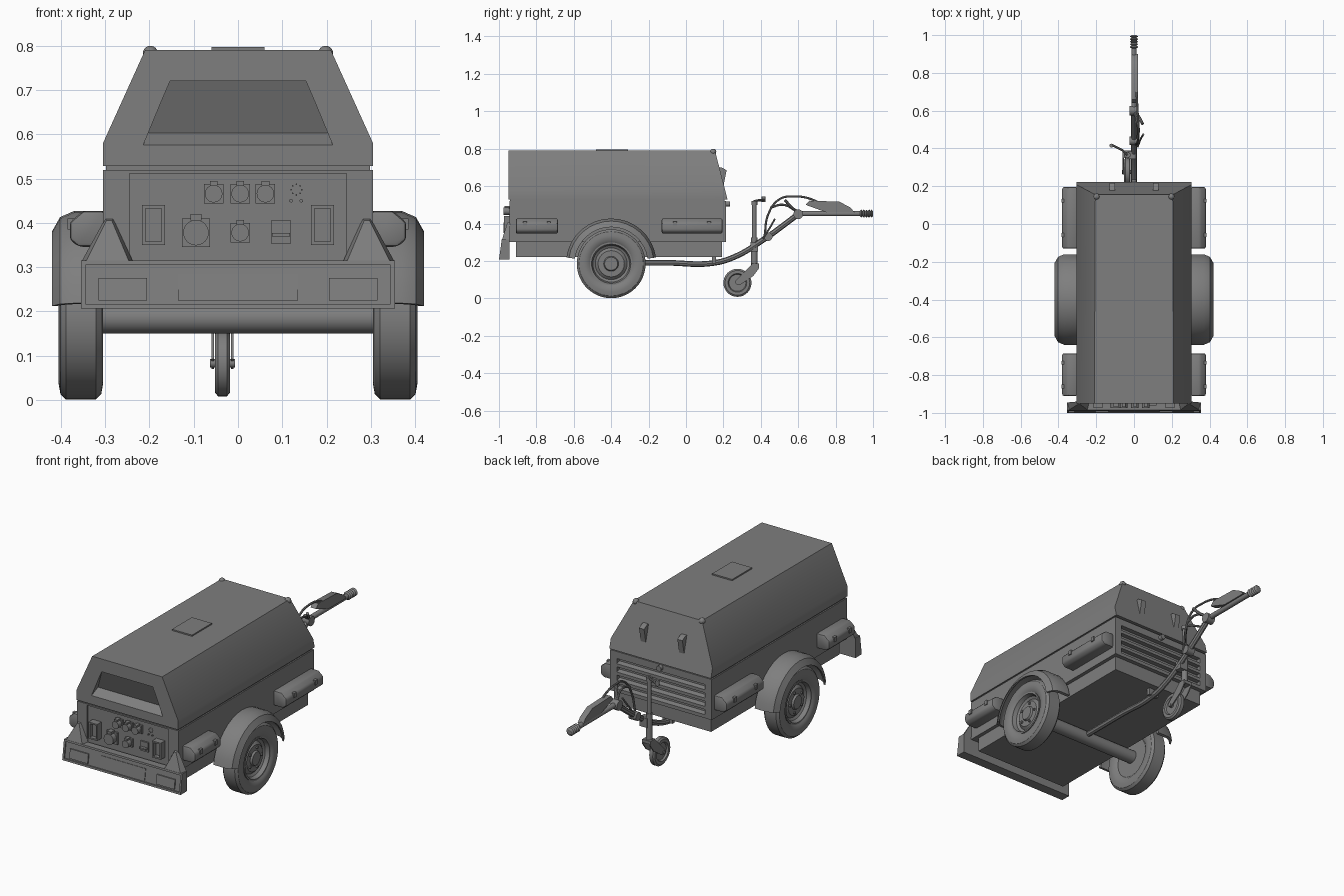
import bpy, bmesh
from math import sin, cos, pi, radians
from mathutils import Vector

cube = bpy.data.objects.get("Cube")
if cube:
    bpy.data.objects.remove(cube, do_unlink=True)

grey = bpy.data.materials.new("grey_paint")
grey.use_nodes = True
grey.diffuse_color = (0.21, 0.21, 0.21, 1)
grey.node_tree.nodes["Principled BSDF"].inputs["Base Color"].default_value = (0.21, 0.21, 0.21, 1)
parts = []


def add(name, data):
    ob = bpy.data.objects.new(name, data)
    bpy.context.collection.objects.link(ob)
    data.materials.append(grey)
    parts.append(ob)
    return ob


def finish(name, bm):
    bmesh.ops.recalc_face_normals(bm, faces=bm.faces[:])
    me = bpy.data.meshes.new(name)
    bm.to_mesh(me)
    bm.free()
    return add(name, me)


def bake(ob):
    """Turn an object with modifiers, or a curve, into a plain mesh."""
    bpy.context.view_layer.update()
    me = bpy.data.meshes.new_from_object(ob.evaluated_get(bpy.context.evaluated_depsgraph_get()))
    name = ob.name
    parts.remove(ob)
    bpy.data.objects.remove(ob, do_unlink=True)
    if not me.materials:
        me.materials.append(grey)
    new = bpy.data.objects.new(name, me)
    bpy.context.collection.objects.link(new)
    parts.append(new)
    return new


def bevel(ob, width, segments=1):
    mod = ob.modifiers.new("bevel", "BEVEL")
    mod.width, mod.segments, mod.limit_method = width, segments, "ANGLE"
    return bake(ob)


def hull(name, pts):
    bm = bmesh.new()
    for p in pts:
        bm.verts.new(p)
    bmesh.ops.convex_hull(bm, input=bm.verts[:])
    bmesh.ops.dissolve_limit(bm, angle_limit=0.01, verts=bm.verts[:], edges=bm.edges[:])
    return finish(name, bm)


def box(name, x, y, z):
    return hull(name, [(a, b, c) for a in x for b in y for c in z])


def prism(name, x, profile):
    """Extrude a convex (y, z) profile along x."""
    return hull(name, [(a, y, z) for a in x for y, z in profile])


def loft(name, rings, wrap=False):
    """Skin closed rings of points, capped unless wrapped."""
    bm = bmesh.new()
    vs = [[bm.verts.new(p) for p in ring] for ring in rings]
    n, m = len(vs), len(vs[0])
    for i in range(n if wrap else n - 1):
        a, b = vs[i], vs[(i + 1) % n]
        for j in range(m):
            k = (j + 1) % m
            bm.faces.new((a[j], a[k], b[k], b[j]))
    if not wrap:
        bm.faces.new(vs[0])
        bm.faces.new(vs[-1])
    bmesh.ops.remove_doubles(bm, verts=bm.verts[:], dist=1e-5)
    return finish(name, bm)


def lathe(name, centre, profile, axis="x", n=40):
    """Spin an (offset along axis, radius) profile."""
    rings = []
    for i in range(n):
        c, s = cos(2 * pi * i / n), sin(2 * pi * i / n)
        turn = {"x": lambda h, r: (h, r * c, r * s),
                "y": lambda h, r: (r * c, h, r * s),
                "z": lambda h, r: (r * c, r * s, h)}[axis]
        rings.append([Vector(centre) + Vector(turn(h, r)) for h, r in profile])
    return loft(name, rings, True)


def rod(name, centre, radius, length, axis, n=20):
    h = length / 2
    return lathe(name, centre, [(-h, 0), (-h, radius), (h, radius), (h, 0)], axis, n)


def tube(name, pts, radius, smooth=True):
    cu = bpy.data.curves.new(name, "CURVE")
    cu.dimensions, cu.bevel_depth, cu.bevel_resolution, cu.use_fill_caps = "3D", radius, 2, True
    sp = cu.splines.new("BEZIER")
    sp.bezier_points.add(len(pts) - 1)
    for bp, p in zip(sp.bezier_points, pts):
        bp.co = p
        bp.handle_left_type = bp.handle_right_type = "AUTO" if smooth else "VECTOR"
    return bake(add(name, cu))


def cut(ob, cutters):
    for c in cutters:
        mod = ob.modifiers.new("cut", "BOOLEAN")
        mod.operation, mod.solver, mod.object = "DIFFERENCE", "EXACT", c
        c.hide_render = True
    new = bake(ob)
    for c in cutters:
        parts.remove(c)
        bpy.data.objects.remove(c, do_unlink=True)
    return new


W = 0.305
# Hood with a sunken window-shaped panel at the front
hood = hull("hood", [(s * x, y, z) for s in (-1, 1) for x, y, z in (
    (W, -0.95, 0.528), (W, -0.95, 0.58), (0.21, -0.95, 0.79),
    (W, 0.222, 0.528), (W, 0.209, 0.58), (0.205, 0.155, 0.79))])
recess = hull("recess_cutter", [(s * x, y, z) for s in (-1, 1) for x, y, z in (
    (0.215, -0.96, 0.57), (0.15, -0.96, 0.722), (0.155, -0.945, 0.72), (0.21, -0.90, 0.603))])
cut(hood, [recess])
box("hood_seam", (-0.298, 0.298), (-0.94, 0.205), (0.515, 0.53))
box("roof_hatch", (-0.06, 0.06), (-0.48, -0.31), (0.785, 0.797))

# Main body with a sunken control panel and louvre slots
body = box("body", (-W, W), (-0.945, 0.215), (0.30, 0.52))
slots = [box("panel_cutter", (-0.245, 0.245), (-1, -0.935), (0.29, 0.512))]
for i in range(4):
    z = 0.325 + 0.045 * i
    slots.append(prism("slot_cutter", (-0.265, 0.265), [(0.19, z), (0.23, z - 0.01), (0.23, z + 0.022), (0.19, z + 0.022)]))
cut(body, slots)
box("lower_tub", (-0.285, 0.285), (-0.91, 0.192), (0.222, 0.30))
rod("louvre_latch", (0, 0.22, 0.505), 0.014, 0.03, "y")

for s, side in ((1, "left"), (-1, "right")):
    def sx(*xs):
        return [s * x for x in xs]

    # Hood details
    lathe(side + "_roof_knob", (s * 0.198, 0.145, 0.783),
          [(0.017 * sin(a), 0.017 * cos(a)) for a in [radians(t) for t in range(-90, 91, 30)]], "y", 16)
    prism(side + "_hood_lug", sx(0.10, 0.13), [(0.16, 0.70), (0.19, 0.70), (0.217, 0.685), (0.214, 0.67), (0.2, 0.60)])

    # Fender: arched shell around the wheel
    section = [(0.30, 0.242), (0.37, 0.242), (0.402, 0.228), (0.42, 0.196), (0.41, 0.196), (0.395, 0.214), (0.37, 0.226), (0.30, 0.226)]
    angles = [radians(8 + 164 * i / 16) for i in range(17)]
    loft(side + "_fender", [[(s * x, -0.4 + r * cos(a), 0.185 + r * sin(a)) for x, r in section] for a in angles])

    # Side boxes
    for where, y0, y1 in (("front", -0.91, -0.685), ("rear", -0.13, 0.195)):
        prof = [(0.30, 0.427), (0.35, 0.427), (0.38, 0.402), (0.38, 0.362), (0.36, 0.346), (0.30, 0.346)]
        b = hull(f"{side}_{where}_side_box", [(s * x, y, z) for y in (y0, y1) for x, z in prof])
        bevel(b, 0.009, 2)
        for t in (0.22, 0.78):
            y = y0 + (y1 - y0) * t
            box(f"{side}_{where}_box_clip", sx(0.37, 0.385), (y - 0.01, y + 0.01), (0.385, 0.41))

    # Road wheel: tyre, dished rim and hub
    lathe(side + "_tyre", (s * 0.355, -0.4, 0.185), [
        (-0.035, 0.11), (-0.047, 0.125), (-0.05, 0.15), (-0.046, 0.172), (-0.034, 0.184),
        (0.034, 0.184), (0.046, 0.172), (0.05, 0.15), (0.047, 0.125), (0.035, 0.11)], "x", 48)
    lathe(side + "_rim", (s * 0.355, -0.4, 0.185), [(s * h, r) for h, r in (
        (-0.035, 0), (-0.035, 0.112), (0.042, 0.114), (0.042, 0.105), (0.02, 0.098), (0.012, 0.085),
        (0.026, 0.07), (0.026, 0.04), (0.036, 0.035), (0.036, 0))])
    for i in range(5):
        a = 2 * pi * i / 5
        rod(side + "_wheel_nut", (s * 0.382, -0.4 + 0.055 * cos(a), 0.185 + 0.055 * sin(a)), 0.007, 0.012, "x", 6)

    # Bumper gusset, lamp and panel grip
    hull(side + "_gusset", [(s * x, y, z) for x, y, z in (
        (0.236, -0.945, 0.31), (0.281, -0.94, 0.41), (0.30, -0.94, 0.41), (0.355, -0.945, 0.31),
        (0.245, -0.985, 0.31), (0.345, -0.985, 0.31), (0.285, -0.955, 0.405), (0.297, -0.955, 0.405))])
    grip = box(side + "_panel_grip", sx(0.165, 0.217), (-0.972, -0.93), (0.35, 0.44))
    cut(grip, [box("grip_cutter", sx(0.173, 0.209), (-1, -0.95), (0.358, 0.432))])
    prism(side + "_lamp", sx(0.205, 0.315), [(-0.997, 0.225), (-0.99, 0.275), (-0.97, 0.275), (-0.97, 0.225)])

# Bumper beam with a raised frame
bumper = prism("bumper", (-0.355, 0.355), [(-1.0, 0.207), (-0.985, 0.315), (-0.945, 0.315), (-0.945, 0.207)])
cut(bumper, [prism("bumper_cutter", (-0.345, 0.345), [(-1.02, 0.217), (-1.02, 0.305), (-0.98, 0.305), (-0.991, 0.217)])])
prism("number_plate", (-0.135, 0.135), [(-0.994, 0.225), (-0.985, 0.285), (-0.975, 0.285), (-0.975, 0.225)])

# Sockets, switch and gauge on the control panel
for x, z, h in ((-0.055, 0.466, 0.022), (0.005, 0.466, 0.022), (0.062, 0.466, 0.022),
                (0.005, 0.378, 0.022), (-0.095, 0.378, 0.032)):
    box("socket_plate", (x - h, x + h), (-0.946, -0.93), (z - h, z + h))
    rod("socket_cap", (x, -0.955, z), h * 0.9, 0.04, "y", 24)
    box("socket_hinge", (x - h * 0.4, x + h * 0.4), (-0.97, -0.94), (z + h * 0.85, z + h * 1.3))
box("switch_plate", (0.075, 0.12), (-0.944, -0.93), (0.353, 0.405))
box("switch_lever", (0.077, 0.118), (-0.96, -0.94), (0.369, 0.377))
for i in range(8):
    a = 2 * pi * i / 8
    rod("gauge_mark", (0.132 + 0.012 * cos(a), -0.936, 0.475 + 0.012 * sin(a)), 0.002, 0.006, "y", 6)
for x in (0.12, 0.143):
    rod("panel_button", (x, -0.938, 0.45), 0.004, 0.012, "y", 10)

# Axle and drawbar
rod("axle", (0, -0.4, 0.185), 0.035, 0.64, "x", 32)
tube("drawbar", [(0, y, z) for y, z in ((-0.38, 0.19), (-0.1, 0.19), (0.14, 0.188), (0.26, 0.222), (0.42, 0.318), (0.6, 0.45))], 0.015)
box("drawbar_mount", (-0.03, 0.03), (0.14, 0.16), (0.185, 0.23))
rod("coupling_shaft", (0, 0.77, 0.453), 0.014, 0.36, "y")
rod("drawbar_joint", (0, 0.6, 0.45), 0.026, 0.045, "x")
rod("drawbar_clamp", (0, 0.44, 0.33), 0.023, 0.045, "x")
prism("coupling_cover", (-0.013, 0.02), [(0.64, 0.50), (0.66, 0.522), (0.82, 0.517), (0.88, 0.485), (0.9, 0.46), (0.75, 0.46)])
lathe("coupling_bellows", (0, 0.93, 0.453), [(0, 0)] + [(0.007 * i, 0.022 if i % 2 else 0.014) for i in range(10)] + [(0.07, 0.012), (0.07, 0)], "y", 20)

# Brake lever, rods and hoses
tube("brake_hose", [(0.01, 0.42, 0.335), (0.02, 0.44, 0.45), (0.025, 0.5, 0.53), (0.02, 0.58, 0.545), (0.015, 0.67, 0.53), (0.01, 0.75, 0.485)], 0.006)
tube("brake_lever", [(0.0, 0.6, 0.46), (0.03, 0.56, 0.49), (0.045, 0.53, 0.525)], 0.008)
tube("safety_cable", [(0.02, 0.41, 0.32), (0.035, 0.45, 0.38), (0.05, 0.475, 0.425)], 0.005)
tube("support_strut", [(0.0, 0.6, 0.46), (0.02, 0.52, 0.50), (0.02, 0.45, 0.485)], 0.006)

# Jockey wheel with its post, fork and crank
jx = -0.035
rod("jockey_post", (jx, 0.365, 0.345), 0.012, 0.34, "z")
rod("jockey_sleeve", (jx, 0.365, 0.25), 0.017, 0.15, "z")
box("jockey_bracket", (jx, 0.01), (0.345, 0.385), (0.25, 0.30))
rod("jockey_post_cap", (jx, 0.365, 0.51), 0.016, 0.02, "z")
tube("crank_arm", [(jx, 0.365, 0.52), (-0.06, 0.39, 0.525), (-0.12, 0.42, 0.525)], 0.006, False)
rod("crank_grip", (-0.12, 0.415, 0.53), 0.010, 0.03, "z", 12)
lathe("jockey_wheel", (jx, 0.275, 0.083), [
    (-0.008, 0), (-0.008, 0.045), (-0.017, 0.05), (-0.017, 0.066), (-0.01, 0.075),
    (0.01, 0.075), (0.017, 0.066), (0.017, 0.05), (0.008, 0.045), (0.008, 0)], "x", 32)
rod("jockey_axle", (jx, 0.275, 0.083), 0.010, 0.056, "x", 12)
for s in (-1, 1):
    x = jx + s * 0.022
    prism("jockey_fork", (x - 0.003, x + 0.003), [(0.262, 0.092), (0.285, 0.07), (0.36, 0.12), (0.39, 0.16), (0.39, 0.18), (0.35, 0.18), (0.34, 0.145)])
box("jockey_fork_top", (jx - 0.025, jx + 0.025), (0.35, 0.39), (0.168, 0.185))

# Smooth round parts while keeping edges crisp
bpy.ops.object.select_all(action="DESELECT")
for ob in parts:
    ob.select_set(True)
bpy.context.view_layer.objects.active = parts[0]
bpy.ops.object.shade_smooth_by_angle(angle=radians(32))
